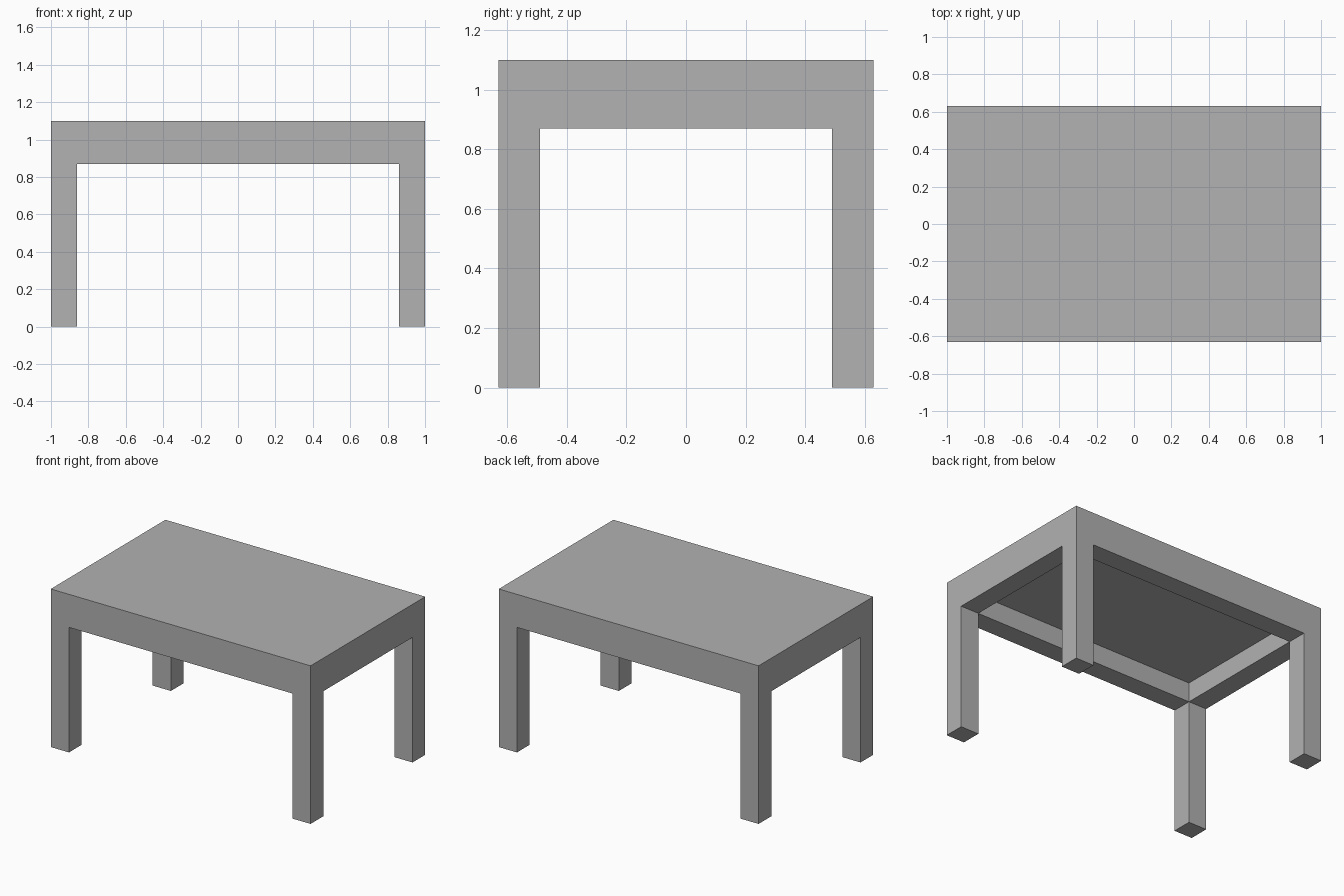
import bpy
import bmesh

cube = bpy.data.objects.get("Cube")
if cube:
    bpy.data.objects.remove(cube, do_unlink=True)

HALF_X, HALF_Y, TOP = 1.0, 0.63, 1.10
LEG, APRON_LOW, SLAB_LOW = 0.14, 0.87, 1.005

grey = bpy.data.materials.new("plain grey")
grey.use_nodes = True
colour = (0.445, 0.445, 0.445, 1)
grey.diffuse_color = colour
grey.node_tree.nodes["Principled BSDF"].inputs["Base Color"].default_value = colour


def finish(name, bm):
    bmesh.ops.recalc_face_normals(bm, faces=bm.faces)
    mesh = bpy.data.meshes.new(name)
    bm.to_mesh(mesh)
    bm.free()
    mesh.materials.append(grey)
    obj = bpy.data.objects.new(name, mesh)
    bpy.context.collection.objects.link(obj)


def box(bm, low, high):
    verts = bmesh.ops.create_cube(bm, size=1)["verts"]
    for v in verts:
        v.co = [(a + b) / 2 + c * (b - a) for a, b, c in zip(low, high, v.co)]


# Table top: one block with the underside inset to the apron width and recessed,
# and the four legs drawn down from the block's corners
bm = bmesh.new()
box(bm, (-HALF_X, -HALF_Y, APRON_LOW), (HALF_X, HALF_Y, TOP))
for axis, half in ((0, HALF_X), (1, HALF_Y)):
    for side in (-1, 1):
        point, normal = [0, 0, 0], [0, 0, 0]
        point[axis] = side * (half - LEG)
        normal[axis] = 1
        bmesh.ops.bisect_plane(bm, geom=bm.verts[:] + bm.edges[:] + bm.faces[:],
                               plane_co=point, plane_no=normal)

bm.normal_update()
underside = [f for f in bm.faces if f.normal.z < -0.9]


def extrude_down(face, z):
    new = bmesh.ops.extrude_discrete_faces(bm, faces=[face])["faces"][0]
    for v in new.verts:
        v.co.z = z


for face in underside:
    c = face.calc_center_median()
    inner_x, inner_y = abs(c.x) < HALF_X - LEG, abs(c.y) < HALF_Y - LEG
    if inner_x and inner_y:
        extrude_down(face, SLAB_LOW)   # recess inside the apron
    elif not inner_x and not inner_y:
        extrude_down(face, 0)          # corner leg

# Merge coplanar faces so that each side is one clean surface
bmesh.ops.dissolve_limit(bm, angle_limit=0.01, verts=bm.verts, edges=bm.edges)
finish("table", bm)
